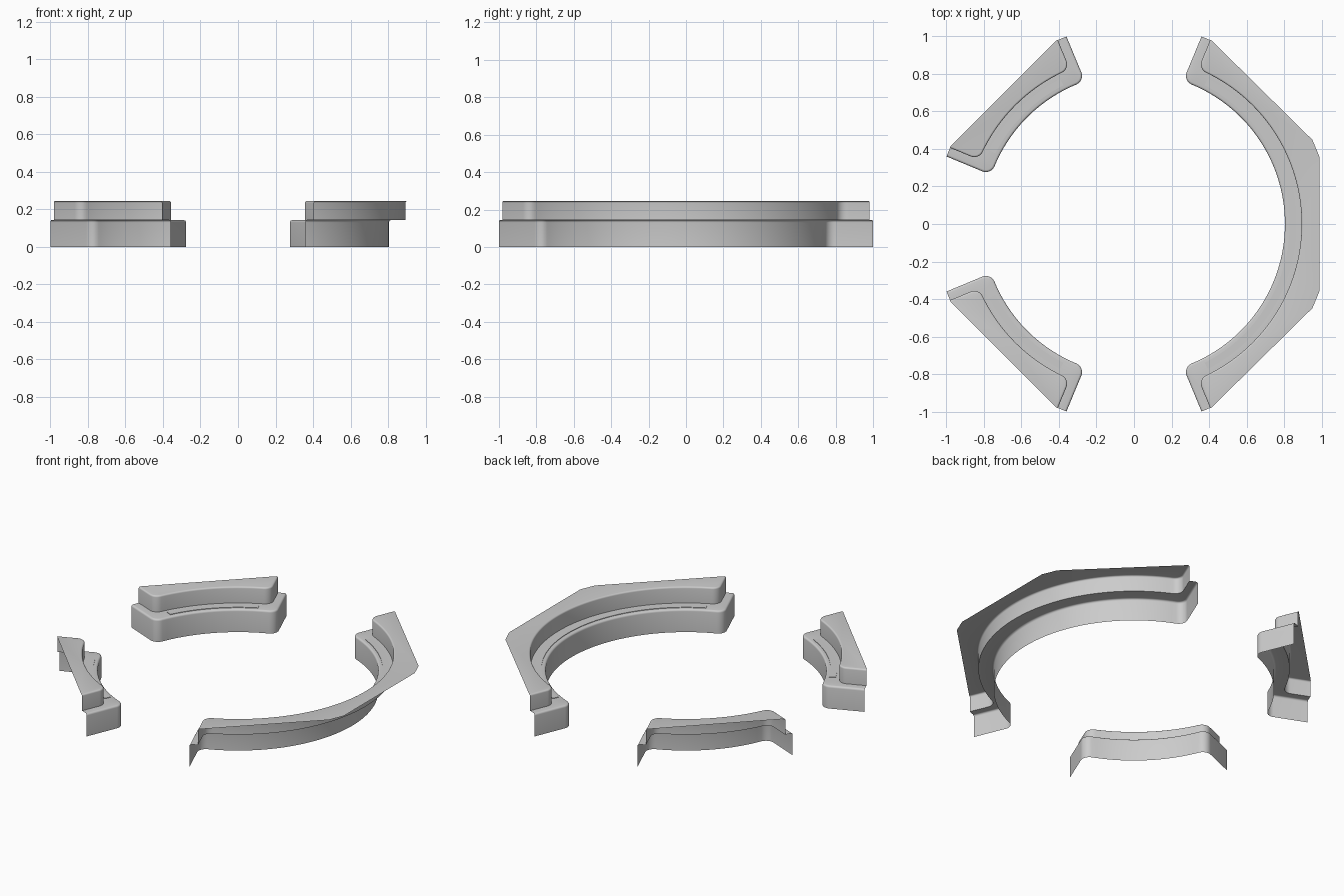
import bpy, bmesh
from math import sin, cos, pi, sqrt, atan2, radians

if "Cube" in bpy.data.objects:
    bpy.data.objects.remove(bpy.data.objects["Cube"])

U_END = 1.0617   # distance of the cut ends along the octagon corner direction
N_FIL, N_BEV = 8, 4


def frame(angle, u, v):
    """Point u along a radial direction and v across it (counterclockwise)."""
    return (u * cos(angle) - v * sin(angle), u * sin(angle) + v * cos(angle))


def outline(a0, a1, r, over, fil, n):
    """Inner edge of a section: end line, rounded corner, arc, corner, end line."""
    uc, vc = sqrt((r + fil) ** 2 - (over - fil) ** 2), over - fil
    da = atan2(vc, uc)
    end = [(U_END, over)]
    for k in range(N_FIL + 1):
        t = pi / 2 + (pi / 2 + da) * k / N_FIL
        end.append((uc + fil * cos(t), vc + fil * sin(t)))
    start = [frame(a0, u, -v) for u, v in end]
    finish = [frame(a1, u, v) for u, v in reversed(end)]
    b0, b1 = a0 - da, a1 + da
    arc = [(r * cos(b0 + (b1 - b0) * k / n), r * sin(b0 + (b1 - b0) * k / n))
           for k in range(1, n)]
    return start + arc + finish


def tier_levels(r, over, fil, z0, z1, bev):
    """Wall with a rounded top edge, as (radius, overhang, fillet, height)."""
    levels = [(r, over, fil, z0)]
    for k in range(N_BEV + 1):
        t = pi / 2 * k / N_BEV
        d = bev * (1 - cos(t))
        levels.append((r + d, over - d, fil - d, z1 - bev + bev * sin(t)))
    return levels


def finish_object(name, bm):
    mesh = bpy.data.meshes.new(name)
    bm.to_mesh(mesh)
    bm.free()
    ob = bpy.data.objects.new(name, mesh)
    bpy.context.collection.objects.link(ob)
    bpy.ops.object.select_all(action='DESELECT')
    ob.select_set(True)
    bpy.context.view_layer.objects.active = ob
    bpy.ops.object.shade_smooth_by_angle(angle=radians(35))


def section(name, deg0, deg1, corners):
    a0, a1 = radians(deg0), radians(deg1)
    n = int((deg1 - deg0) / 2)

    # two stepped walls with ledge, open at the outside
    levels = (tier_levels(0.805, 0.05, 0.05, 0.0, 0.143, 0.012)
              + tier_levels(0.894, 0.0, 0.05, 0.143, 0.245, 0.010))
    bm = bmesh.new()
    rows = [[bm.verts.new((x, y, z)) for x, y in outline(a0, a1, r, o, f, n)]
            for r, o, f, z in levels]
    for lo, hi in zip(rows, rows[1:]):
        for i in range(len(lo) - 1):
            bm.faces.new((lo[i + 1], lo[i], hi[i], hi[i + 1]))

    # flat top reaching out to the octagon edge, with clipped corners
    inner = rows[-1]
    rim = [bm.verts.new((*frame(radians(c), 1.051, v), 0.245))
           for c in corners for v in (-0.05, 0.05)]
    outer = [inner[0]] + rim + [inner[-1]]
    last = 0
    for k, p in enumerate(outer):
        if k < len(outer) - 1:
            mid = (p.co + outer[k + 1].co) / 2
            split = min(range(len(inner)), key=lambda i: (inner[i].co - mid).length)
        else:
            split = len(inner) - 1
        for i in range(last, split):
            if p not in (inner[i], inner[i + 1]):
                bm.faces.new((p, inner[i + 1], inner[i]))
        if k < len(outer) - 1:
            bm.faces.new((p, outer[k + 1], inner[split]))
        last = split
    finish_object(name, bm)

    # thin raised strip lying on the ledge
    bm = bmesh.new()
    b0, b1 = a0 + radians(4.5), a1 - radians(4.5)
    prev = None
    for k in range(n + 1):
        a = b0 + (b1 - b0) * k / n
        cur = [bm.verts.new((r * cos(a), r * sin(a), z)) for r, z in
               ((0.83, 0.143), (0.83, 0.146), (0.868, 0.146), (0.868, 0.143))]
        if prev:
            for j in range(3):
                bm.faces.new((prev[j], prev[j + 1], cur[j + 1], cur[j]))
        if k in (0, n):
            bm.faces.new(cur)
        prev = cur
    bmesh.ops.recalc_face_normals(bm, faces=bm.faces)
    finish_object(name + "_ledge_strip", bm)


section("long_curved_bench", -67.5, 67.5, (-22.5, 22.5))
section("back_left_bench", 112.5, 157.5, ())
section("front_left_bench", -157.5, -112.5, ())
